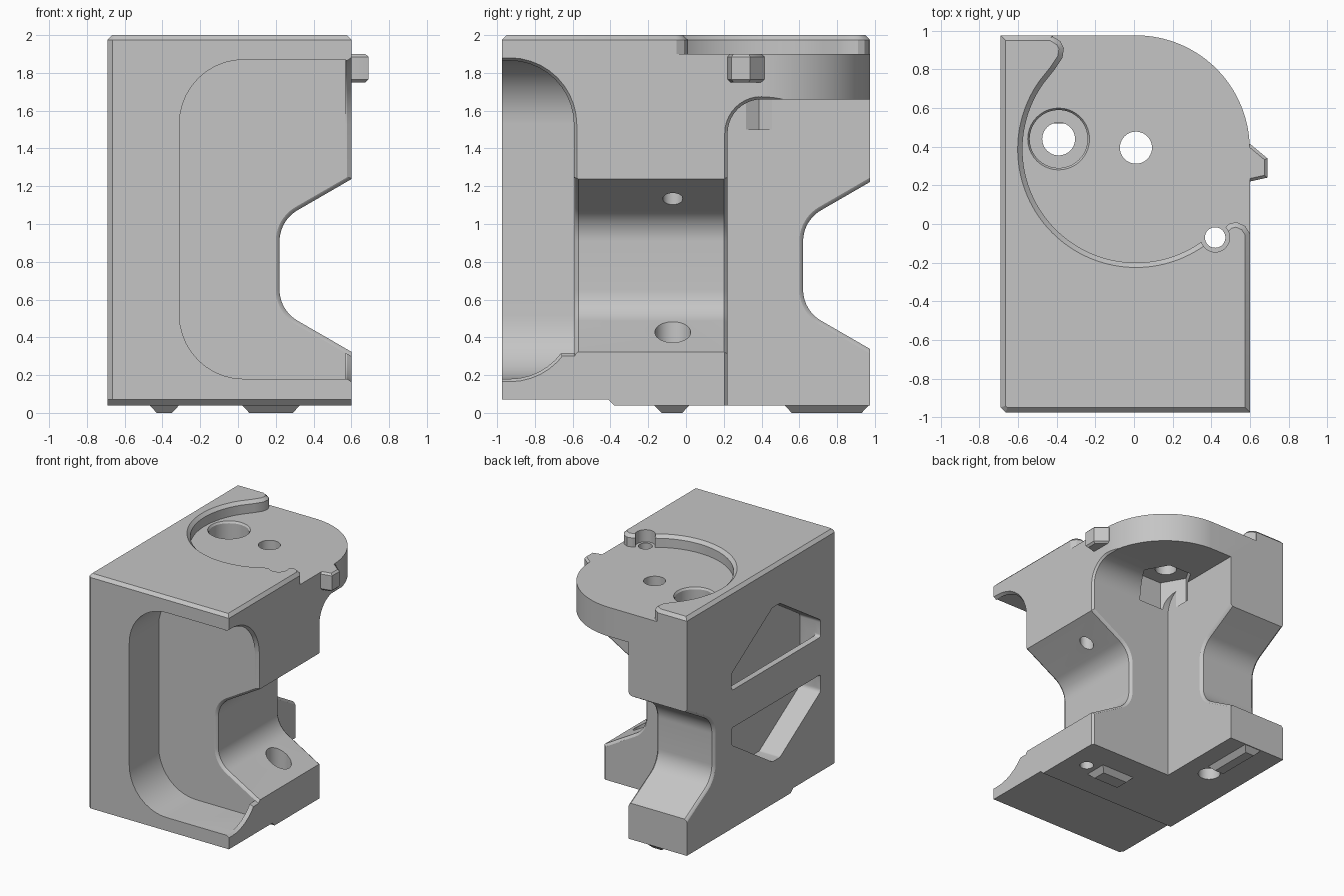
import bpy, bmesh, math
from mathutils import Vector

cube = bpy.data.objects.get("Cube")
if cube:
    bpy.data.objects.remove(cube, do_unlink=True)

grey = bpy.data.materials.new("mid grey")
grey.use_nodes = True
grey.diffuse_color = (0.56, 0.56, 0.56, 1)
grey.node_tree.nodes["Principled BSDF"].inputs["Base Color"].default_value = (0.56, 0.56, 0.56, 1)


def arc(cx, cy, r, start, end, n=40):
    """Points on an arc, angles in degrees."""
    angles = [math.radians(start + (end - start) * i / n) for i in range(n + 1)]
    return [(cx + r * math.cos(a), cy + r * math.sin(a)) for a in angles]


def circle(cx, cy, r, n=40):
    return arc(cx, cy, r, 0, 360, n)[:-1]


def rounded(corners, n=10):
    """Polygon outline whose corners (u, v, radius) are filleted."""
    out = []
    for i, (u, v, r) in enumerate(corners):
        if r == 0:
            out.append((u, v))
            continue
        p = Vector((u, v))
        a = (Vector(corners[i - 1][:2]) - p).normalized()
        b = (Vector(corners[(i + 1) % len(corners)][:2]) - p).normalized()
        half = a.angle(b) / 2
        centre = p + (a + b).normalized() * r / math.sin(half)
        s = (p + a * r / math.tan(half) - centre).normalized()
        e = (p + b * r / math.tan(half) - centre).normalized()
        out += [tuple(centre + s.slerp(e, k / n).normalized() * r) for k in range(n + 1)]
    return out


def offset(pts, d):
    """Grow an anticlockwise outline by d."""
    out = []
    for i, p in enumerate(pts):
        p = Vector(p)
        a = (p - Vector(pts[i - 1])).normalized()
        b = (Vector(pts[(i + 1) % len(pts)]) - p).normalized()
        na, nb = Vector((a.y, -a.x)), Vector((b.y, -b.x))
        out.append(tuple(p + (na + nb) * d / max(0.5, 1 + na.dot(nb))))
    return out


def prism(name, pts, axis, rings):
    """Extrude an outline along an axis through (position, growth) rings."""
    area = sum(pts[i - 1][0] * p[1] - p[0] * pts[i - 1][1] for i, p in enumerate(pts))
    if area < 0:
        pts = pts[::-1]
    place = {"x": lambda u, v, t: (t, u, v), "y": lambda u, v, t: (u, t, v),
             "z": lambda u, v, t: (u, v, t)}[axis]
    bm = bmesh.new()
    loops = [[bm.verts.new(place(u, v, t)) for u, v in offset(pts, g)] for t, g in rings]
    for lo, hi in zip(loops, loops[1:]):
        for i in range(len(pts)):
            bm.faces.new((lo[i - 1], lo[i], hi[i], hi[i - 1]))
    bm.faces.new(loops[0])
    bm.faces.new(loops[-1])
    bmesh.ops.recalc_face_normals(bm, faces=bm.faces)
    mesh = bpy.data.meshes.new(name)
    bm.to_mesh(mesh)
    bm.free()
    obj = bpy.data.objects.new(name, mesh)
    bpy.context.collection.objects.link(obj)
    mesh.materials.append(grey)
    return obj


def cut(target, pts, axis, rings):
    """Subtract an extruded outline from the target."""
    cutter = prism("cutter", pts, axis, rings)
    cutter.hide_render = True
    mod = target.modifiers.new("cut", "BOOLEAN")
    mod.operation, mod.solver, mod.object = "DIFFERENCE", "EXACT", cutter
    bpy.context.view_layer.update()
    mesh = bpy.data.meshes.new_from_object(
        target.evaluated_get(bpy.context.evaluated_depsgraph_get()))
    target.modifiers.clear()
    target.data = mesh
    bpy.data.objects.remove(cutter, do_unlink=True)


def box(u0, v0, u1, v1):
    return [(u0, v0), (u1, v0), (u1, v1), (u0, v1)]


# Main block with chamfered top and front left edge
C = 0.025
Y = 0.975
body = prism("bracket_body", rounded([(-0.69, -Y, C), (0.6, -Y, 0), (0.6, Y, 0),
             (-0.69, Y, 0)], 1), "z", [(0.04, 0), (2 - C, 0), (2, -C)])

# Raised step along the front half of the underside
cut(body, [(-1.1, -0.1), (-0.37, -0.1), (-0.37, 0.03), (-0.41, 0.07), (-1.1, 0.07)],
    "x", [(-1, 0), (1, 0)])

# Front pocket and its rounded side opening
R = 0.34
cut(body, rounded([(0.57, 0.18, 0), (0.57, 1.87, 0), (-0.31, 1.87, R), (-0.31, 0.18, R)]),
    "y", [(-1.2, 0), (-0.59, 0)])
cut(body, rounded([(-1.2, 0.18, 0), (-0.593, 0.18, R), (-0.593, 1.865, R), (-1.2, 1.865, 0)]),
    "x", [(0.4, 0), (0.578, 0), (0.6, 0.015), (0.8, 0.015)])

# Open back corner under the round plate, with a filleted ceiling
cut(body, rounded([(0.22, -0.2, 0), (1.2, -0.2, 0), (1.2, 1.66, 0), (0.22, 1.66, 0.18)]),
    "x", [(-0.16, 0), (0.585, 0), (0.6, 0.015), (1, 0.015)])


# Waist notches on the right and back sides
def waist(inner):
    rise = 0.8 * math.tan(math.radians(30))
    far = inner + 0.8
    return rounded([(inner, 0.543, 0.19), (far, 0.543 - rise, 0),
                    (far, 1.018 + rise, 0), (inner, 1.018, 0.19)])


def eased(start, end):
    """Rings of a straight cut whose two rims are rounded over."""
    rim = [(0, 0.02), (0.006, 0.01), (0.02, 0)]
    return ([(start - 0.6, 0.02)] + [(start + t, g) for t, g in rim]
            + [(end - t, g) for t, g in reversed(rim)] + [(end + 1, 0.02)])


cut(body, waist(0.22), "y", eased(-0.59, 0.22))
cut(body, waist(0.62), "x", eased(-0.69, -0.16))

# Round outer corner of the plate
PX, PY = 0.01, 0.387
cut(body, arc(PX, PY, 0.589, 0, 90) + [(PX, 1.3), (0.9, 1.3), (0.9, PY)],
    "z", [(-0.2, 0), (2.2, 0)])

# Sunken round seat in the top with a chamfered rim
seat = arc(PX, PY, 0.587, -55, -215, 60)
seat += [(-0.41, 0.80), (-0.37, 0.86), (-0.363, 0.91), (-0.38, 0.945), (-0.42, 0.97),
         (-0.42, 1.2), (0.9, 1.2), (0.9, -0.05), (0.6, -0.05), (0.575, -0.01),
         (0.53, 0.01), (0.49, 0.0), (0.46, -0.03), (0.42, -0.05)]
cut(body, seat, "z", [(1.9, 0), (1.975, 0), (2, 0.025), (2.1, 0.025)])
cut(body, circle(0.42, -0.07, 0.075), "z", [(1.9, 0), (2.1, 0)])

# Pivot hole with hexagonal nut pocket below
cut(body, circle(PX, PY, 0.21, 6), "z", [(1.5, 0), (1.74, 0)])
cut(body, circle(PX, 0.395, 0.083), "z", [(-0.2, 0), (2.2, 0)])

# Long counterbored hole on the left
cut(body, circle(-0.39, 0.44, 0.085), "z", [(-0.2, 0), (2.2, 0)])
cut(body, circle(-0.39, 0.44, 0.15), "z", [(1.72, 0), (1.885, 0), (1.9, 0.01), (2.2, 0.01)])

# Screw hole through both jaws, wider in the lower jaw
cut(body, circle(0.42, -0.07, 0.053), "z", [(-0.2, 0), (2.2, 0)])
cut(body, circle(0.42, -0.07, 0.095), "z", [(0.14, 0), (0.8, 0)])

# Hollow in the left wall, reached by two windows with a thin bar between them
roof = [(0.39, 0.14, 0.03), (-0.14, 0.48, 0.03), (-0.24, 0.48, 0.03), (-0.77, 0.14, 0.04)]
upper = [(y, 1.18 + z, r) for y, z, r in roof]
lower = [(y, 0.87 - z, r) for y, z, r in roof]
cut(body, rounded(upper + lower[::-1], 4), "x", [(-0.64, 0), (-0.5, 0)])
for sill, edge in ((1.18, upper), (0.87, lower)):
    window = [(0.39, sill, 0.02)] + edge + [(-0.77, sill, 0.02)]
    cut(body, rounded(window, 4), "x", [(-1, 0), (-0.57, 0)])

# Side tab on the plate
tab = prism("side_tab", [(0.55, 0.22), (0.6, 0.22), (0.69, 0.24), (0.69, 0.34), (0.6, 0.415),
                         (0.55, 0.415)], "z", [(1.75, -0.015), (1.765, 0), (1.885, 0), (1.9, -0.015)])

# Tapered locating feet under the base
foot_right = prism("locating_foot_right", box(0.02, -0.17, 0.33, 0.02), "z", [(0, -0.04), (0.042, 0)])
foot_left = prism("locating_foot_left", box(-0.47, 0.52, -0.31, 0.97), "z", [(0, -0.04), (0.042, 0)])

# Smooth curved faces, keep edges crisp
for obj in bpy.context.selected_objects:
    obj.select_set(False)
for obj in (body, tab, foot_right, foot_left):
    obj.select_set(True)
bpy.context.view_layer.objects.active = body
bpy.ops.object.shade_smooth_by_angle(angle=math.radians(28))
